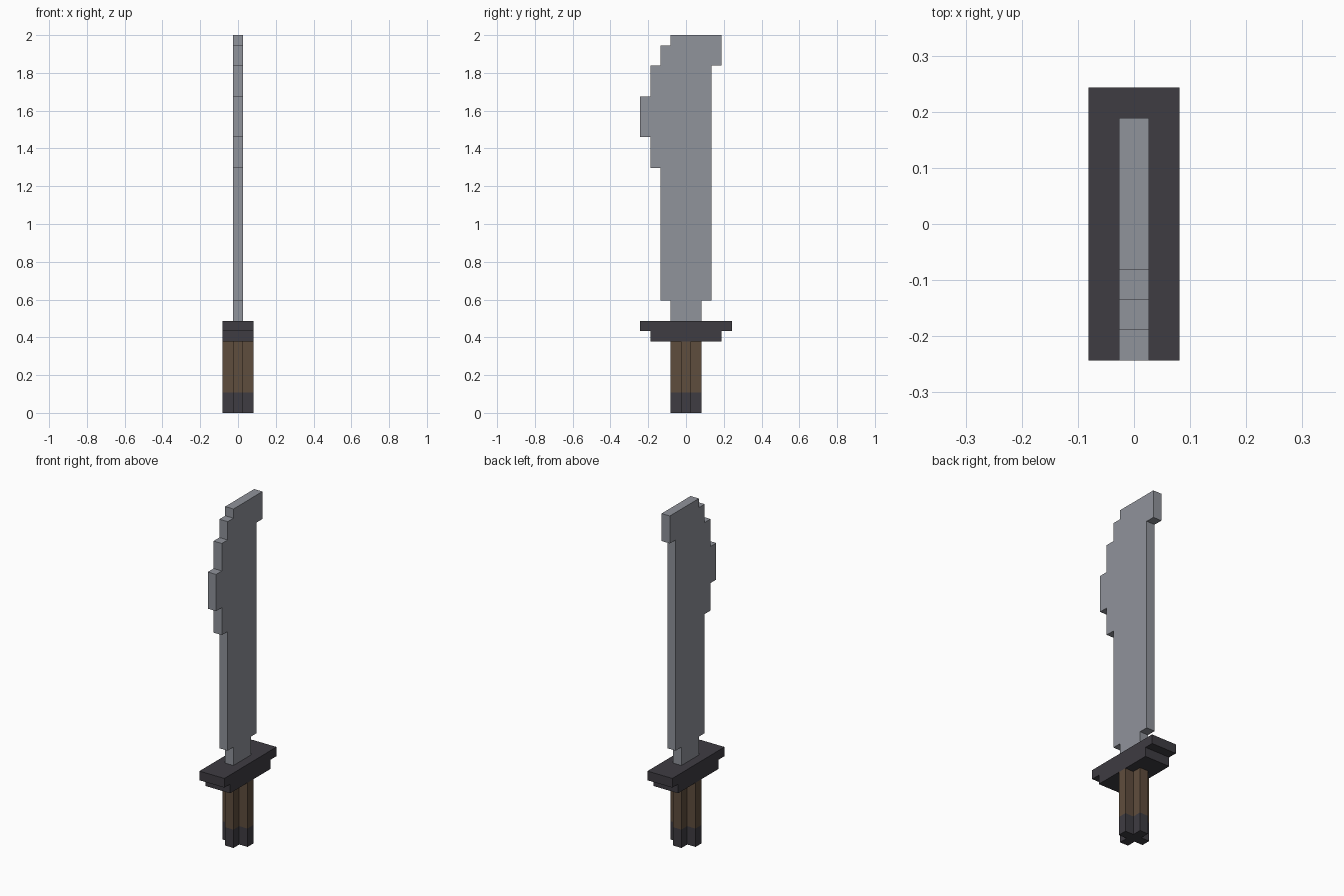
import bpy
import bmesh
from mathutils import Vector

cube = bpy.data.objects.get("Cube")
if cube:
    bpy.data.objects.remove(cube, do_unlink=True)

U = 2 / 37  # one block of the stepped design


def make_material(name, srgb):
    lin = [((c / 255 + 0.055) / 1.055) ** 2.4 for c in srgb]
    mat = bpy.data.materials.new(name)
    mat.use_nodes = True
    mat.diffuse_color = (*lin, 1)
    bsdf = next(n for n in mat.node_tree.nodes if n.type == 'BSDF_PRINCIPLED')
    bsdf.inputs["Base Color"].default_value = (*lin, 1)
    return mat


steel = make_material("steel grey", (144, 147, 155))
dark = make_material("dark iron", (62, 60, 66))
wood = make_material("brown wood", (95, 77, 61))


def extrude_profile(name, points, direction, mat):
    """Extrude a closed outline, given in blocks, into a flat-shaded solid."""
    bm = bmesh.new()
    face = bm.faces.new([bm.verts.new(Vector(p) * U) for p in points])
    ext = bmesh.ops.extrude_face_region(bm, geom=[face])
    moved = [v for v in ext["geom"] if isinstance(v, bmesh.types.BMVert)]
    bmesh.ops.translate(bm, verts=moved, vec=Vector(direction) * U)
    bmesh.ops.recalc_face_normals(bm, faces=bm.faces)
    mesh = bpy.data.meshes.new(name)
    bm.to_mesh(mesh)
    bm.free()
    mesh.materials.append(mat)
    obj = bpy.data.objects.new(name, mesh)
    bpy.context.collection.objects.link(obj)
    return obj


# Blade: stepped outline in y and z, one block thick in x
blade_outline = [
    (-1.5, 9), (1.5, 9), (1.5, 11), (2.5, 11), (2.5, 34), (3.5, 34),
    (3.5, 37), (-1.5, 37), (-1.5, 36), (-2.5, 36), (-2.5, 34), (-3.5, 34),
    (-3.5, 31), (-4.5, 31), (-4.5, 27), (-3.5, 27), (-3.5, 24), (-2.5, 24),
    (-2.5, 11), (-1.5, 11)]
extrude_profile("blade", [(-0.5, y, z) for y, z in blade_outline], (1, 0, 0), steel)

# Guard: wide plate over a shorter one
guard_outline = [(-3.5, 7), (3.5, 7), (3.5, 8), (4.5, 8), (4.5, 9),
                 (-4.5, 9), (-4.5, 8), (-3.5, 8)]
extrude_profile("guard", [(-1.5, y, z) for y, z in guard_outline], (3, 0, 0), dark)

# Grip and pommel: cross-shaped section, one quarter turned four times
quarter = [(1.5, -0.5), (1.5, 0.5), (0.5, 0.5)]
cross = []
for _ in range(4):
    cross += quarter
    quarter = [(-y, x) for x, y in quarter]
for name, z0, z1, mat in (("pommel", 0, 2, dark), ("grip", 2, 7, wood)):
    extrude_profile(name, [(x, y, z0) for x, y in cross], (0, 0, z1 - z0), mat)
